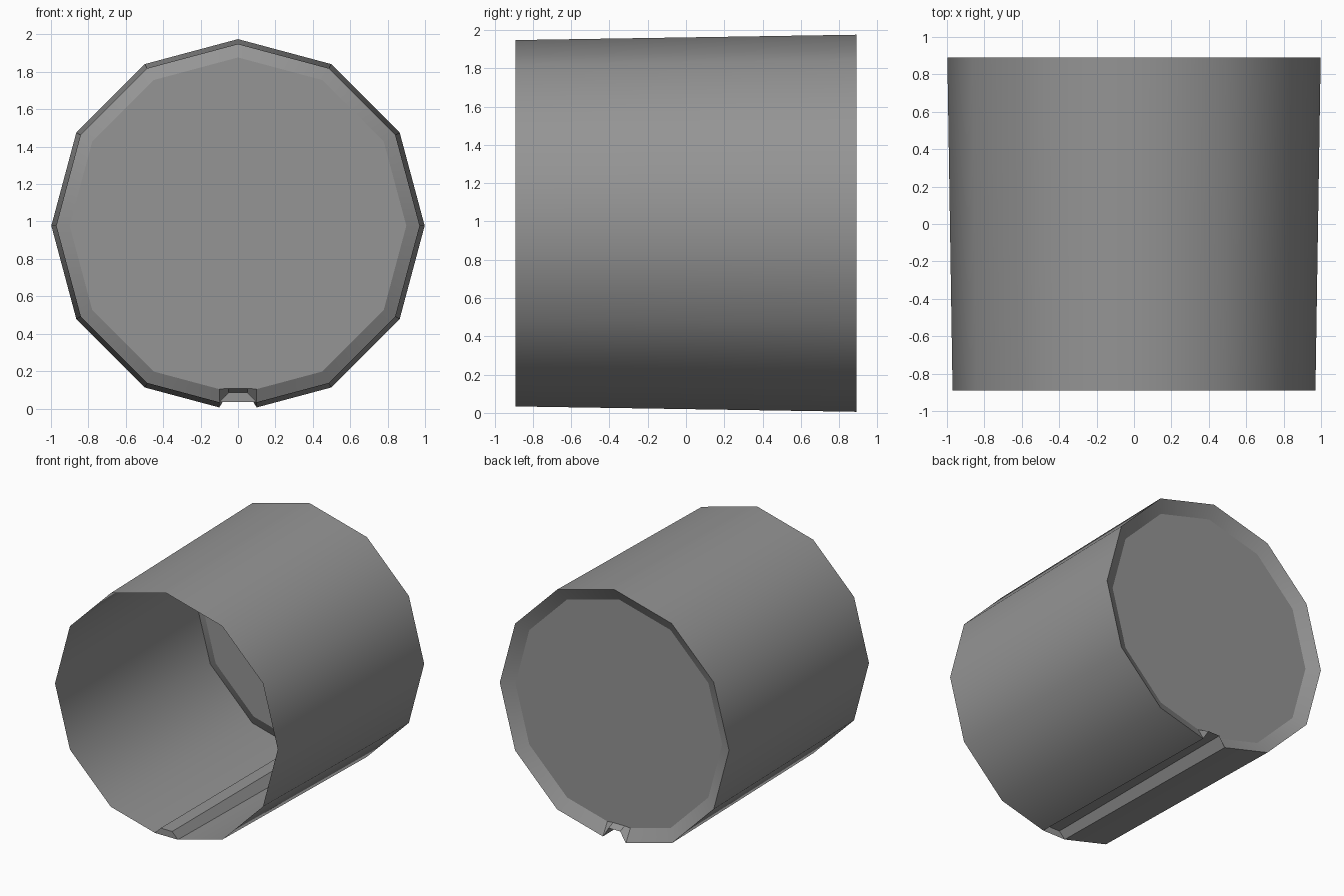
import bpy, bmesh
from math import sin, cos, radians

cube = bpy.data.objects.get("Cube")
if cube:
    bpy.data.objects.remove(cube)

CENTRE_Z = 0.977
FRONT_Y, BACK_Y, CAP_Y = -0.89, 0.89, 0.835

grey = bpy.data.materials.new("mid grey")
grey.use_nodes = True
colour = (0.3, 0.3, 0.3, 1)
grey.diffuse_color = colour
grey.node_tree.nodes["Principled BSDF"].inputs["Base Color"].default_value = colour


def section(bm, radius, y, floor_z):
    """Twelve-sided ring whose bottom corner is replaced by a groove."""
    lip_z = CENTRE_Z - radius + 0.1 * 0.268
    pts = [(0.05, floor_z), (0.1, lip_z)]
    for i in range(1, 12):
        a = radians(30 * i)
        pts.append((radius * sin(a), CENTRE_Z - radius * cos(a)))
    pts += [(-0.1, lip_z), (-0.05, floor_z)]
    return [bm.verts.new((x, y, z)) for x, z in pts]


def bridge(bm, a, b):
    for i in range(len(a)):
        j = (i + 1) % len(a)
        bm.faces.new((a[i], a[j], b[j], b[i]))


bm = bmesh.new()
front = section(bm, 0.97, FRONT_Y, 0.085)
back = section(bm, 0.998, BACK_Y, 0.085)
inner = section(bm, 0.9, CAP_Y, 0.108)

# Tapered wall, sloped rim and recessed end
bridge(bm, front, back)
bridge(bm, back, inner)
cap = bm.faces.new(inner)
# Small plate closing the front of the groove
bm.faces.new((front[0], front[1], front[-2], front[-1]))
bmesh.ops.recalc_face_normals(bm, faces=bm.faces)
if cap.normal.y < 0:
    bmesh.ops.reverse_faces(bm, faces=bm.faces)

# Smooth round the wall, crisp at rims and groove
for f in bm.faces:
    f.smooth = True
for e in bm.edges:
    e.smooth = e.calc_face_angle(3) < radians(32) and cap not in e.link_faces

mesh = bpy.data.meshes.new("open_drum")
bm.to_mesh(mesh)
bm.free()
mesh.materials.append(grey)
drum = bpy.data.objects.new("open_drum", mesh)
bpy.context.collection.objects.link(drum)
